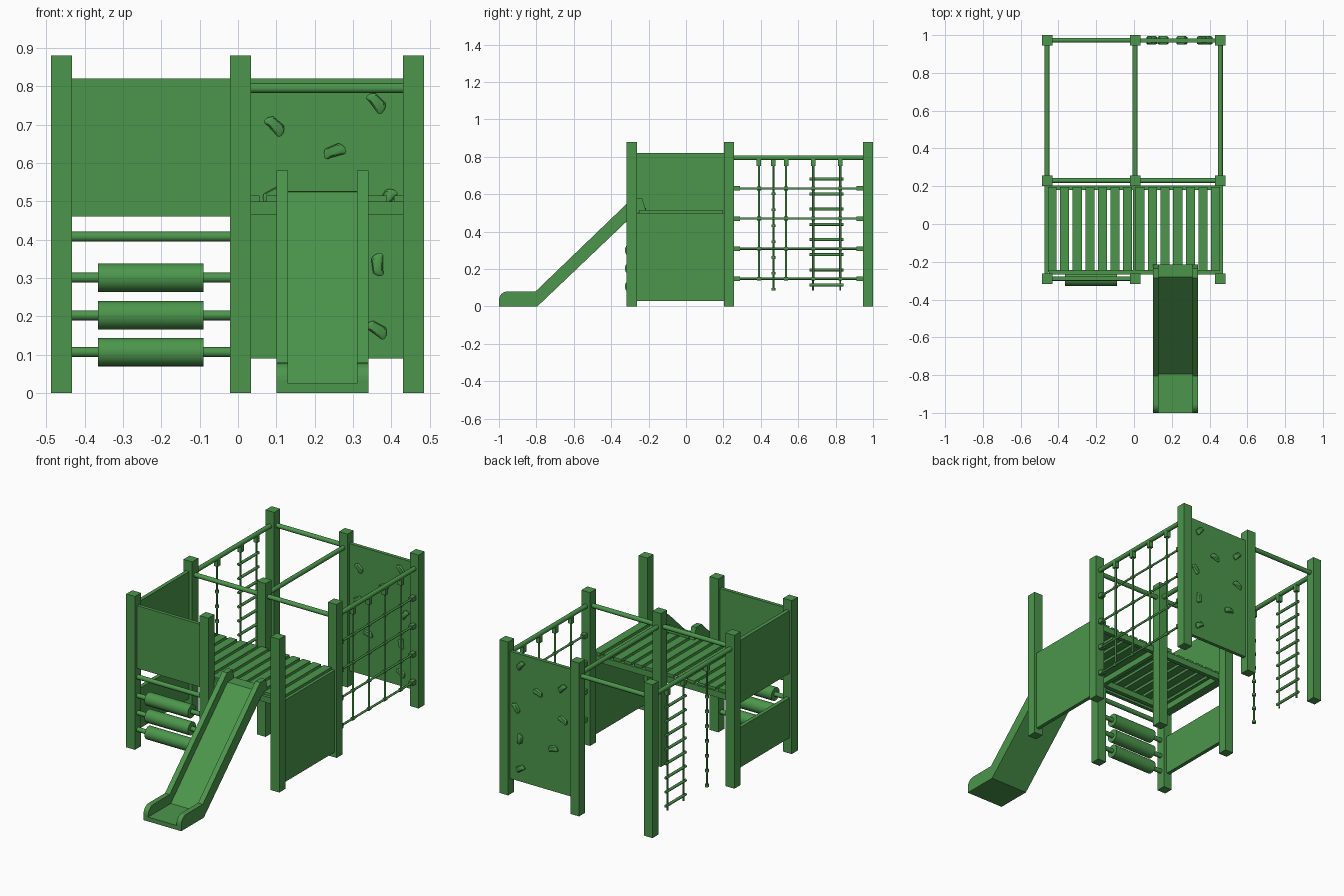
import bpy
import bmesh
import math
from mathutils import Vector

if "Cube" in bpy.data.objects:
    bpy.data.objects.remove(bpy.data.objects["Cube"], do_unlink=True)

green = bpy.data.materials.new("leaf green")
green.use_nodes = True
green.diffuse_color = (0.072, 0.305, 0.072, 1)
green.node_tree.nodes["Principled BSDF"].inputs["Base Color"].default_value = green.diffuse_color


def finish(name, bm, smooth=False):
    bmesh.ops.recalc_face_normals(bm, faces=bm.faces)
    mesh = bpy.data.meshes.new(name)
    bm.to_mesh(mesh)
    bm.free()
    mesh.materials.append(green)
    ob = bpy.data.objects.new(name, mesh)
    bpy.context.collection.objects.link(ob)
    if smooth:
        bpy.ops.object.select_all(action="DESELECT")
        ob.select_set(True)
        bpy.context.view_layer.objects.active = ob
        bpy.ops.object.shade_smooth_by_angle(angle=math.radians(40))
    return ob


def box(name, x, y, z):
    """Box from three (low, high) ranges."""
    bm = bmesh.new()
    bmesh.ops.create_cube(bm, size=1)
    for v in bm.verts:
        v.co = [r[0] if c < 0 else r[1] for c, r in zip(v.co, (x, y, z))]
    return finish(name, bm)


def rod(name, a, b, radius, sides=16):
    """Capped cylinder between two points."""
    a, b = Vector(a), Vector(b)
    bm = bmesh.new()
    bmesh.ops.create_cone(bm, cap_ends=True, segments=sides, radius1=radius,
                          radius2=radius, depth=(b - a).length)
    turn = (b - a).to_track_quat("Z", "Y")
    for v in bm.verts:
        v.co = turn @ v.co + (a + b) / 2
    return finish(name, bm, True)


def extrude_x(name, profile, x0, x1):
    """Side profile in y, z pushed along x."""
    bm = bmesh.new()
    face = bm.faces.new([bm.verts.new((x0, y, z)) for y, z in profile])
    ext = bmesh.ops.extrude_face_region(bm, geom=[face])
    verts = [g for g in ext["geom"] if isinstance(g, bmesh.types.BMVert)]
    bmesh.ops.translate(bm, vec=(x1 - x0, 0, 0), verts=verts)
    return finish(name, bm)


LEFT, MID, RIGHT = -0.46, 0.006, 0.457
FRONT, DECK_BACK, BACK = -0.29, 0.23, 0.973
HALF = 0.0275
BAR_Z = 0.795

# Posts
for x in (LEFT, MID, RIGHT):
    for y in (FRONT, DECK_BACK, BACK):
        box("post", (x - HALF, x + HALF), (y - HALF, y + HALF), (0, 0.88))

# Overhead bars
for x in (LEFT, MID, RIGHT):
    rod("overhead_bar", (x, DECK_BACK, BAR_Z), (x, BACK, BAR_Z), 0.013)
for a, b, y in ((LEFT, MID, DECK_BACK), (MID, RIGHT, DECK_BACK), (LEFT, MID, BACK)):
    rod("cross_bar", (a, y, BAR_Z), (b, y, BAR_Z), 0.013)

# Side and front panels
span = (FRONT + HALF, DECK_BACK - HALF)
box("front_panel", (LEFT + HALF, MID - HALF), (-0.298, -0.278), (0.46, 0.82))
box("right_upper_panel", (-0.474, -0.452), span, (0.46, 0.82))
box("right_lower_panel", (-0.474, -0.452), span, (0.09, 0.32))
box("left_panel", (0.45, 0.472), span, (0.03, 0.5))

# Deck frame and slats
for y in (-0.255, 0.193):
    box("deck_beam", (-0.45, 0.45), (y - 0.012, y + 0.012), (0.465, 0.5))
for x in (-0.44, MID, 0.438):
    box("deck_joist", (x - 0.012, x + 0.012), (-0.255, 0.193), (0.465, 0.5))
for i in range(14):
    x = 0.431 - i * 0.0665
    box("deck_slat", (x - 0.024, x + 0.024), (-0.25, 0.197), (0.5, 0.515))

# Roller rails below the front panel
for z in (0.107, 0.203, 0.301, 0.408):
    rod("roller_rail", (LEFT, FRONT, z), (MID, FRONT, z), 0.013)
    if z < 0.4:
        rod("roller", (-0.365, FRONT, z), (-0.09, FRONT, z), 0.037, 28)

# Climbing wall and its rounded holds
box("climbing_wall", (MID + HALF, RIGHT - HALF), (0.962, 0.982), (0.09, 0.82))


def hold(x, z, angle):
    bm = bmesh.new()
    outline = []
    for i in range(16):
        t = 2 * math.pi * i / 16
        end = 0.015 if math.cos(t) >= 0 else -0.015
        u = 0.015 * math.cos(t) + end
        w = 0.015 * math.sin(t) - 12 * u * u
        outline.append((x + u * math.cos(angle) - w * math.sin(angle),
                        z + u * math.sin(angle) + w * math.cos(angle)))
    rings = [[bm.verts.new((px + (x - px) * k, y, pz + (z - pz) * k)) for px, pz in outline]
             for y, k in ((0.95, 0.25), (0.955, 0), (0.989, 0), (0.994, 0.25))]
    for a, b in zip(rings, rings[1:]):
        for i in range(16):
            j = (i + 1) % 16
            bm.faces.new((a[i], a[j], b[j], b[i]))
    bm.faces.new(rings[0])
    bm.faces.new(rings[-1])
    finish("climbing_hold", bm, True)


for x, z, angle in ((0.365, 0.76, -0.9), (0.10, 0.70, -0.8), (0.25, 0.635, 0.3),
                    (0.09, 0.52, 0.4), (0.385, 0.51, 0.9), (0.36, 0.335, 1.6),
                    (0.155, 0.34, -0.2), (0.365, 0.17, -0.6)):
    hold(x, z, angle)


def hanger(x, y):
    """Small clamp joining a rope to its overhead bar."""
    box("rope_clamp", (x - 0.012, x + 0.012), (y - 0.012, y + 0.012), (0.75, 0.79))


# Climbing net
rope_y = [0.39 + 0.145 * i for i in range(4)]
rope_z = [0.148 + 0.161 * i for i in range(4)]
for y in rope_y:
    rod("net_upright", (RIGHT, y, rope_z[0]), (RIGHT, y, BAR_Z), 0.006, 10)
    hanger(RIGHT, y)
for z in rope_z:
    rod("net_rope", (RIGHT, DECK_BACK, z), (RIGHT, BACK, z), 0.006, 10)
    for y in (0.27, 0.93):
        box("net_clamp", (RIGHT - 0.012, RIGHT + 0.012), (y - 0.018, y + 0.018),
            (z - 0.012, z + 0.012))
    for y in rope_y:
        rod("net_joint", (RIGHT, y - 0.01, z), (RIGHT, y + 0.01, z), 0.01, 10)

# Rope ladder
for y in (0.68, 0.825):
    rod("ladder_rope", (LEFT, y, 0.085), (LEFT, y, BAR_Z), 0.005, 10)
    hanger(LEFT, y)
for i in range(8):
    z = 0.115 + 0.081 * i
    rod("ladder_rung", (LEFT, 0.66, z), (LEFT, 0.843, z), 0.008, 10)

# Knotted rope
rod("climbing_rope", (LEFT, 0.467, 0.085), (LEFT, 0.467, BAR_Z), 0.005, 10)
hanger(LEFT, 0.467)
for i in range(7):
    z = 0.092 + 0.085 * i
    rod("rope_knot", (LEFT, 0.467, z - 0.007), (LEFT, 0.467, z + 0.007), 0.011, 12)

# Slide: two side walls with rounded toes and a floor between
toe = [(-0.955 - 0.045 * math.sin(t), 0.035 + 0.045 * math.cos(t))
       for t in (i * math.pi / 12 for i in range(7))]
wall = toe + [(-1, 0), (-0.795, 0), (-0.275, 0.495), (-0.215, 0.515),
              (-0.235, 0.58), (-0.285, 0.58), (-0.805, 0.08)]
floor = [(-1, 0), (-0.795, 0), (-0.275, 0.495), (-0.215, 0.515),
         (-0.215, 0.527), (-0.28, 0.525), (-0.795, 0.025), (-1, 0.025)]
for x in (0.1, 0.31):
    extrude_x("slide_wall", wall, x, x + 0.03)
extrude_x("slide_floor", floor, 0.13, 0.31)
